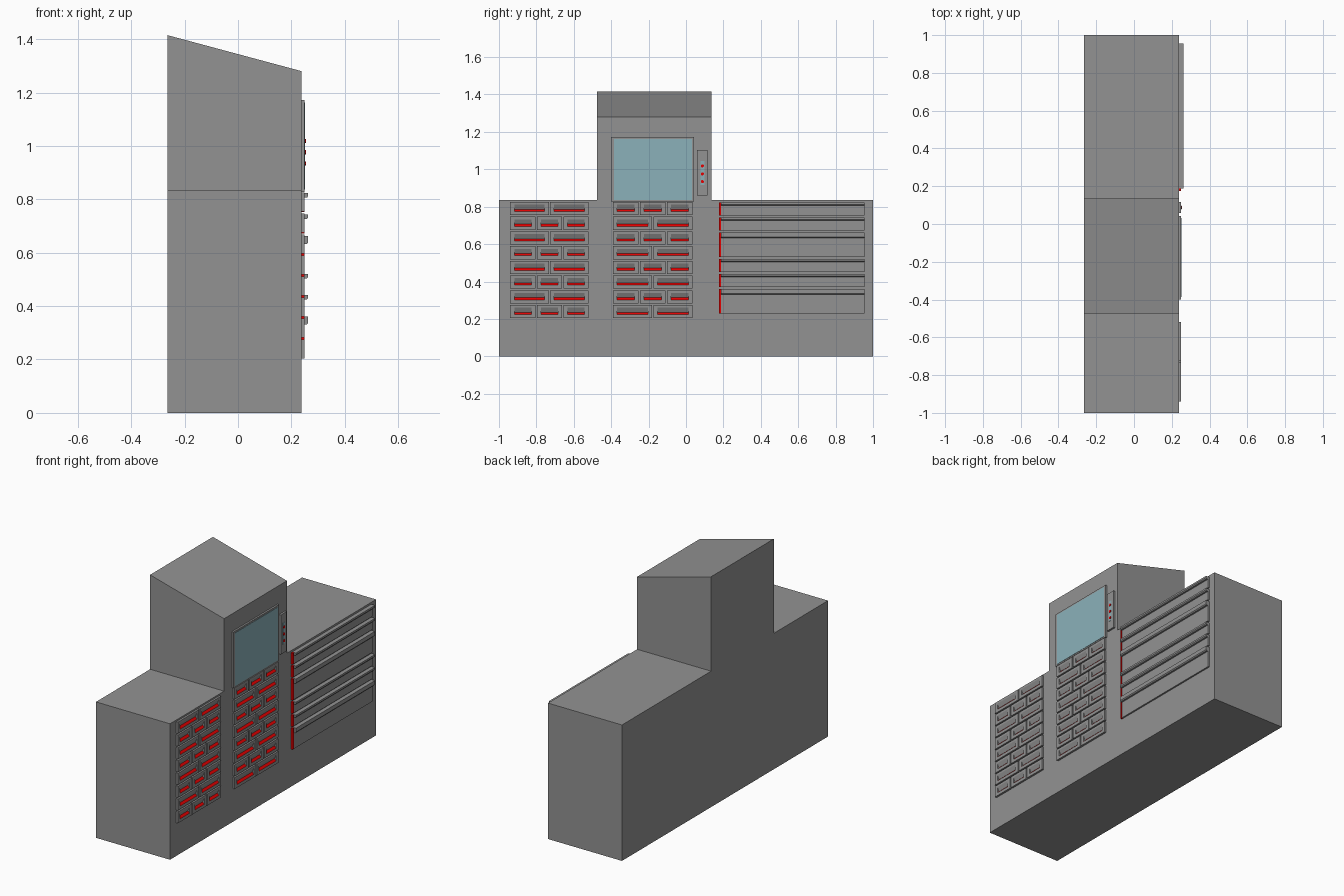
import bpy, bmesh

if "Cube" in bpy.data.objects:
    bpy.data.objects.remove(bpy.data.objects["Cube"])


def material(name, rgb):
    m = bpy.data.materials.new(name)
    m.diffuse_color = (*rgb, 1.0)
    m.use_nodes = True
    m.node_tree.nodes["Principled BSDF"].inputs["Base Color"].default_value = m.diffuse_color
    return m


GREY = material("cabinet grey", (0.29, 0.29, 0.29))
RED = material("accent red", (0.78, 0.0, 0.0))
BLUE = material("screen blue", (0.26, 0.44, 0.49))

FRONT = 0.238   # x of the cabinet's working face
BACK = -0.265


def finish(name, bm, *mats):
    bmesh.ops.recalc_face_normals(bm, faces=bm.faces)
    me = bpy.data.meshes.new(name)
    bm.to_mesh(me)
    bm.free()
    for m in mats:
        me.materials.append(m)
    ob = bpy.data.objects.new(name, me)
    bpy.context.collection.objects.link(ob)
    return ob


def prism(name, profile, axis, lo, hi, mat):
    """Extrude a 2D profile: (x, z) points along y, or (y, z) points along x."""
    bm = bmesh.new()
    if axis == "y":
        ends = [[bm.verts.new((a, t, b)) for a, b in profile] for t in (lo, hi)]
    else:
        ends = [[bm.verts.new((t, a, b)) for a, b in profile] for t in (lo, hi)]
    n = len(profile)
    for ring in ends:
        bm.faces.new(ring)
    for i in range(n):
        j = (i + 1) % n
        bm.faces.new((ends[0][i], ends[0][j], ends[1][j], ends[1][i]))
    return finish(name, bm, mat)


def plate(name, y0, y1, z0, z1, x0, x1, mat):
    return prism(name, [(y0, z0), (y1, z0), (y1, z1), (y0, z1)], "x", x0, x1, mat)


def pocket_drawer(name, y0, y1, z0, z1):
    """Small drawer front with a wedge-shaped finger pocket and red pocket floor."""
    bm = bmesh.new()
    xf, xb = 0.250, FRONT

    def ring(x, a0, a1, b0, b1):
        return [bm.verts.new((x, a, b)) for a, b in ((a0, b0), (a1, b0), (a1, b1), (a0, b1))]

    m = 0.022
    p0, p1 = z0 + 0.019, z1 - 0.014          # pocket opening
    back, rim = ring(xb, y0, y1, z0, z1), ring(xf, y0, y1, z0, z1)
    hole = ring(xf, y0 + m, y1 - m, p0, p1)
    bm.faces.new(back)
    for i in range(4):
        j = (i + 1) % 4
        bm.faces.new((back[i], back[j], rim[j], rim[i]))
        bm.faces.new((rim[i], rim[j], hole[j], hole[i]))
    crease = [bm.verts.new((xb + 0.0005, y, p0 + 0.012)) for y in (y0 + m, y1 - m)]
    floor = bm.faces.new((hole[0], hole[1], crease[1], crease[0]))
    floor.material_index = 1
    bm.faces.new((crease[0], crease[1], hole[2], hole[3]))
    bm.faces.new((hole[0], crease[0], hole[3]))
    bm.faces.new((hole[1], crease[1], hole[2]))
    return finish(name, bm, GREY, RED)


# Cabinet body: stepped outline with a central tower, sloped roof on the tower
prism("cabinet_body", [(BACK, 0), (FRONT, 0), (FRONT, 0.835), (BACK, 0.835)],
      "y", -1.0, 1.0, GREY)
prism("tower", [(BACK, 0.835), (FRONT, 0.835), (FRONT, 1.28), (BACK, 1.415)],
      "y", -0.475, 0.135, GREY)

# Two banks of small drawers, rows alternating between two and three drawers
GAP = 0.007
for bank, y0, y1, first in (("left", -0.94, -0.52, 2), ("middle", -0.39, 0.035, 3)):
    for row in range(8):
        count = first if row % 2 == 0 else 5 - first
        top = 0.825 - row * 0.0787
        w = (y1 - y0 - GAP * (count - 1)) / count
        for k in range(count):
            a = y0 + k * (w + GAP)
            pocket_drawer(f"{bank}_drawer_{row + 1}_{k + 1}", a, a + w, top - 0.07, top)

# Wide drawers with full-width lip handles and red end strips
for i, (top, bottom) in enumerate(((0.823, 0.752), (0.743, 0.672), (0.663, 0.532),
                                   (0.521, 0.45), (0.441, 0.37), (0.361, 0.23)), 1):
    lip = 0.03 if top - bottom > 0.1 else 0.017
    plate(f"wide_drawer_{i}", 0.187, 0.955, bottom, top, FRONT, 0.248, GREY)
    plate(f"wide_drawer_red_end_{i}", 0.176, 0.187, bottom, top, FRONT, 0.249, RED)
    prism(f"wide_drawer_handle_{i}",
          [(0.247, top), (0.263, top), (0.263, top - lip + 0.006),
           (0.258, top - lip), (0.247, top - lip)], "y", 0.187, 0.955, GREY)

# Screen: raised frame with glass
plate("screen_frame", -0.40, 0.043, 0.828, 1.172, FRONT, 0.249, GREY)
plate("screen_glass", -0.386, 0.031, 0.836, 1.162, 0.247, 0.251, BLUE)

# Control panel with three red lamps on blue backing
plate("control_panel", 0.058, 0.116, 0.86, 1.102, FRONT, 0.250, GREY)
plate("control_panel_backing", 0.077, 0.098, 0.915, 1.045, 0.249, 0.2515, BLUE)
for i, z in enumerate((1.018, 0.976, 0.934), 1):
    pts = [(0.0875 + dy * 0.008, z + dz * 0.008) for dy, dz in
           ((1, 0.4), (0.4, 1), (-0.4, 1), (-1, 0.4), (-1, -0.4), (-0.4, -1), (0.4, -1), (1, -0.4))]
    prism(f"control_lamp_{i}", pts, "x", 0.250, 0.254, RED)
